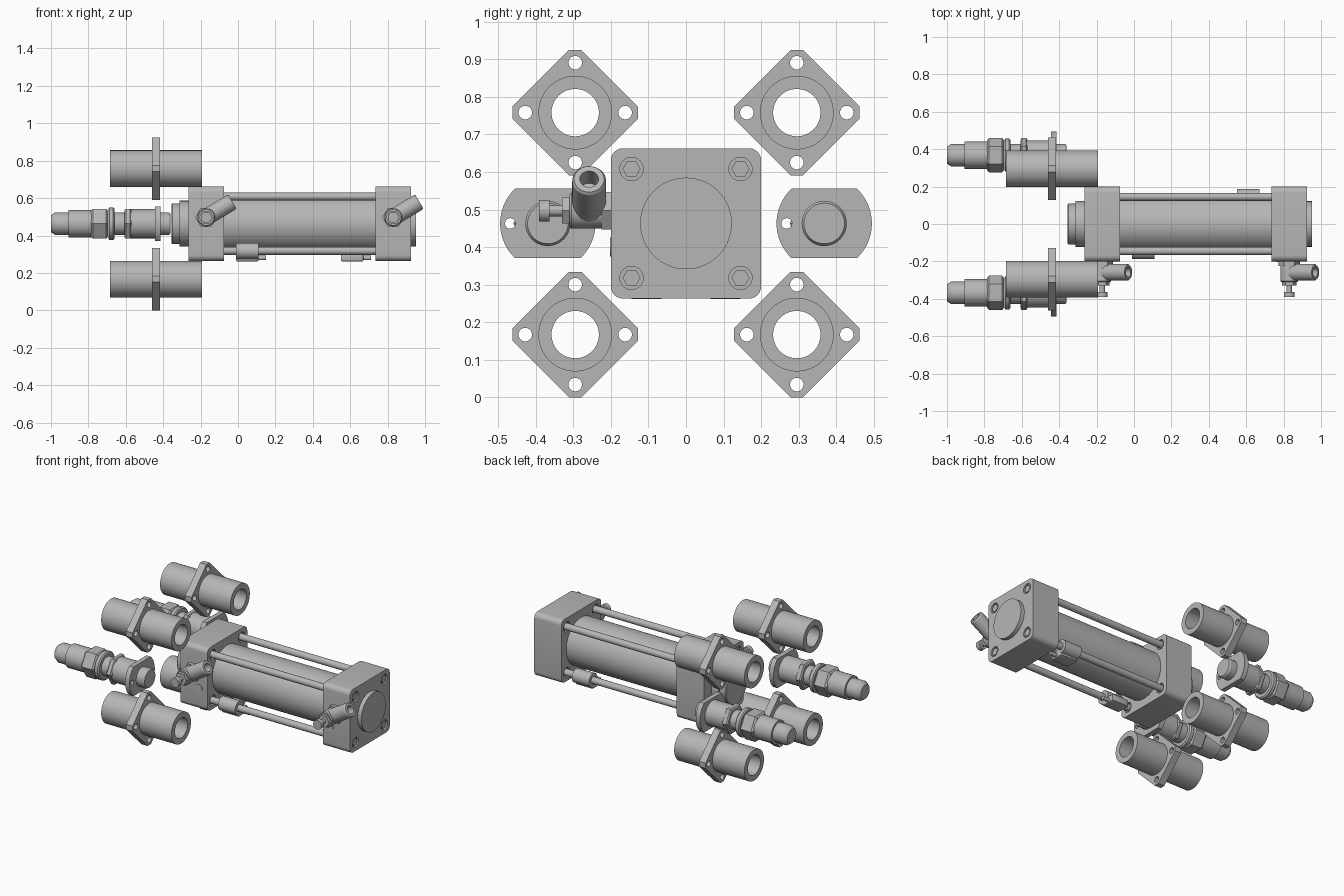
import bpy, bmesh, math
from mathutils import Matrix, Vector

if "Cube" in bpy.data.objects:
    bpy.data.objects.remove(bpy.data.objects["Cube"])

steel = bpy.data.materials.new("machined_grey")
steel.diffuse_color = (0.47, 0.47, 0.47, 1)
steel.use_nodes = True
steel.node_tree.nodes["Principled BSDF"].inputs["Base Color"].default_value = steel.diffuse_color
CZ = 0.463  # height of the main axis


def finish(name, mesh, loc=(0, 0, 0), rot=None):
    mesh.materials.clear()
    mesh.materials.append(steel)
    ob = bpy.data.objects.new(name, mesh)
    ob.matrix_world = Matrix.Translation(loc) @ (rot or Matrix())
    bpy.context.collection.objects.link(ob)
    return ob


def lathe(name, profile, loc=(0, 0, 0), rot=None, n=48, closed=False):
    """Spin (x, radius) points about the x axis; cap the ends unless the profile is a closed loop."""
    bm = bmesh.new()
    rings = [[bm.verts.new((x, r * math.cos(2 * math.pi * i / n), r * math.sin(2 * math.pi * i / n)))
              for i in range(n)] for x, r in profile]
    pairs = list(zip(rings, rings[1:])) + ([(rings[-1], rings[0])] if closed else [])
    for a, b in pairs:
        for i in range(n):
            j = (i + 1) % n
            bm.faces.new((a[i], a[j], b[j], b[i]))
    if not closed:
        bm.faces.new(rings[0])
        bm.faces.new(rings[-1])
    bmesh.ops.recalc_face_normals(bm, faces=bm.faces)
    me = bpy.data.meshes.new(name)
    bm.to_mesh(me)
    bm.free()
    return finish(name, me, loc, rot)


def rod(name, x0, x1, r, loc=(0, 0, 0), rot=None, n=32):
    return lathe(name, [(x0, r), (x1, r)], loc, rot, n)


def circle(cy, cz, r, n=32):
    return [(cy + r * math.cos(2 * math.pi * i / n), cz + r * math.sin(2 * math.pi * i / n)) for i in range(n)]


def plate(name, x0, x1, loops, loc=(0, 0, 0)):
    """Extrude a y-z outline (first loop) with holes (other loops) from x0 to x1."""
    cu = bpy.data.curves.new(name, 'CURVE')
    cu.dimensions = '2D'
    cu.fill_mode = 'BOTH'
    cu.extrude = (x1 - x0) / 2
    for pts in loops:
        sp = cu.splines.new('POLY')
        sp.points.add(len(pts) - 1)
        for p, (a, b) in zip(sp.points, pts):
            p.co = (a, b, 0, 1)
        sp.use_cyclic_u = True
    tmp = bpy.data.objects.new(name + "_tmp", cu)
    bpy.context.collection.objects.link(tmp)
    dg = bpy.context.evaluated_depsgraph_get()
    me = bpy.data.meshes.new_from_object(tmp.evaluated_get(dg))
    bpy.data.objects.remove(tmp)
    me.name = name
    mid = (x0 + x1) / 2
    for v in me.vertices:
        v.co = (v.co.z + mid, v.co.x, v.co.y)
    bm = bmesh.new()
    bm.from_mesh(me)
    bmesh.ops.remove_doubles(bm, verts=bm.verts, dist=1e-5)
    bmesh.ops.recalc_face_normals(bm, faces=bm.faces)
    bm.to_mesh(me)
    bm.free()
    return finish(name, me, loc)


def box(name, lo, hi, bevel=0.0):
    bm = bmesh.new()
    bmesh.ops.create_cube(bm, size=1)
    for v in bm.verts:
        v.co = [a + (b - a) * (c + 0.5) for a, b, c in zip(lo, hi, v.co)]
    if bevel:
        bmesh.ops.bevel(bm, geom=bm.edges[:], offset=bevel, segments=2, affect='EDGES', profile=0.5)
    me = bpy.data.meshes.new(name)
    bm.to_mesh(me)
    bm.free()
    return finish(name, me)


def rounded_square(h, r, n=6):
    pts = []
    for k, (sy, sz) in enumerate([(1, 1), (-1, 1), (-1, -1), (1, -1)]):
        for i in range(n + 1):
            a = math.pi / 2 * (k + i / n)
            pts.append((sy * (h - r) + r * math.cos(a), sz * (h - r) + r * math.sin(a)))
    return pts


CORNERS = [(y, z) for y in (-0.145, 0.145) for z in (-0.145, 0.145)]
TO_FRONT = Matrix.Rotation(-math.pi / 2, 4, 'Z')  # local +x becomes -y

# End blocks with counterbored corners
for name, x0 in (("head_block", -0.265), ("cap_block", 0.735)):
    plate(name, x0, x0 + 0.19, [rounded_square(0.2, 0.032)] + [circle(y, z, 0.031) for y, z in CORNERS],
          (0, 0, CZ))

# Tube, tie rods and their socket nuts
rod("barrel", -0.08, 0.74, 0.15, (0, 0, CZ), n=64)
for y, z in CORNERS:
    rod("tie_rod", -0.24, 0.9, 0.021, (0, y, CZ + z))
    for x0, x1 in ((-0.253, -0.09), (0.75, 0.913)):
        rod("tie_nut_seat", x0, x1, 0.031, (0, y, CZ + z))
    for x0, x1 in ((-0.262, -0.25), (0.91, 0.922)):
        rod("tie_nut", x0, x1, 0.024, (0, y, CZ + z), n=6)

# Bosses at both ends
rod("cap_boss", 0.92, 0.951, 0.122, (0, 0, CZ), n=64)
lathe("head_boss", [(-0.355, 0.104), (-0.35, 0.109), (-0.312, 0.109), (-0.312, 0.123), (-0.26, 0.123)],
      (0, 0, CZ), n=64)

# Flow control fittings on the front of each block
for bx, plug in ((-0.17, 0.035), (0.83, -0.045)):
    at = (bx, 0, 0.497)
    rod("fitting_hex", 0.195, 0.225, 0.058, at, TO_FRONT, 6)
    lathe("fitting_body", [(0.22, 0.048), (0.305, 0.048), (0.31, 0.043)], at, TO_FRONT)
    rod("fitting_lock_nut", 0.308, 0.33, 0.04, at, TO_FRONT, 6)
    rod("adjust_stem", 0.325, 0.37, 0.015, at, TO_FRONT)
    rod("adjust_knob", 0.363, 0.391, 0.029, at, TO_FRONT)
    lathe("hose_socket", [(0, 0.045), (0.155, 0.045), (0.163, 0.04), (0.163, 0.025), (0.1, 0.025), (0.1, 0.004),
                          (0, 0.004)], (bx, -0.258, 0.497), Matrix.Rotation(-math.radians(31), 4, 'Y'), 32, True)
    rod("port_plug", 0.19, 0.203, 0.025, (bx + plug, 0, 0.4), TO_FRONT)

# Position sensors clamped on the lower tie rods
for side, x0 in ((-1, -0.01), (1, 0.55)):
    y0, y1 = sorted((side * 0.06, side * 0.15))
    rod("sensor_clamp", x0, x0 + 0.12, 0.043, (0, side * 0.145, CZ - 0.145))
    box("sensor_body", (x0, y0, 0.262), (x0 + 0.12, y1, 0.305), 0.006)
    rod("sensor_cable", x0 + 0.11, x0 + 0.16, 0.012, (0, side * 0.1, 0.28), n=16)

# Four flanged guide bushings
tip, cut = 0.167, 0.0165
diamond = []
for k in range(4):
    c, s = round(math.cos(k * math.pi / 2)), round(math.sin(k * math.pi / 2))
    diamond += [(c * tip - s * t, s * tip + c * t) for t in (-cut, cut)]
holes = [circle(0.133 * math.cos(k * math.pi / 2), 0.133 * math.sin(k * math.pi / 2), 0.018) for k in range(4)]
for y in (-0.295, 0.295):
    for z in (0.167, 0.758):
        lathe("guide_bushing", [(-0.685, 0.063), (-0.685, 0.098), (-0.192, 0.098), (-0.192, 0.063)],
              (0, y, z), n=64, closed=True)
        plate("bushing_flange", -0.461, -0.416, [diamond, circle(0, 0, 0.09, 48)] + holes, (0, y, z))

# Two floating couplings beside the head
R, H = 0.127, 0.0925
a0 = math.asin(H / R)
oval = []
for base in (0, math.pi):
    oval += [(R * math.cos(base + a), R * math.sin(base + a)) for a in [a0 * (i / 8 - 1) for i in range(17)]]
for y in (-0.368, 0.368):
    at = (0, y, CZ)
    lathe("coupling_tip", [(-1.0, 0.045), (-0.978, 0.06), (-0.9, 0.06)], at)
    rod("coupling_sleeve", -0.906, -0.78, 0.073, at, n=48)
    lathe("coupling_hex", [(-0.786, 0.08), (-0.775, 0.092), (-0.705, 0.092), (-0.695, 0.08)], at, n=6)
    lathe("coupling_collar", [(-0.693, 0.08), (-0.687, 0.088), (-0.667, 0.088), (-0.66, 0.08)], at)
    rod("coupling_neck", -0.67, -0.6, 0.06, at)
    lathe("lock_nut", [(-0.607, 0.082), (-0.6, 0.092), (-0.577, 0.092), (-0.57, 0.082)], at, n=6)
    rod("coupling_body", -0.575, -0.43, 0.078, at, n=48)
    plate("coupling_flange", -0.445, -0.415, [oval, circle(-0.1, 0, 0.014)], at)
    lathe("coupling_stud", [(-0.42, 0.06), (-0.37, 0.06), (-0.36, 0.054)], at)

# Smooth round walls, keep edges crisp
bpy.ops.object.select_all(action='SELECT')
bpy.context.view_layer.objects.active = bpy.context.selected_objects[0]
bpy.ops.object.shade_smooth_by_angle(angle=math.radians(30))
